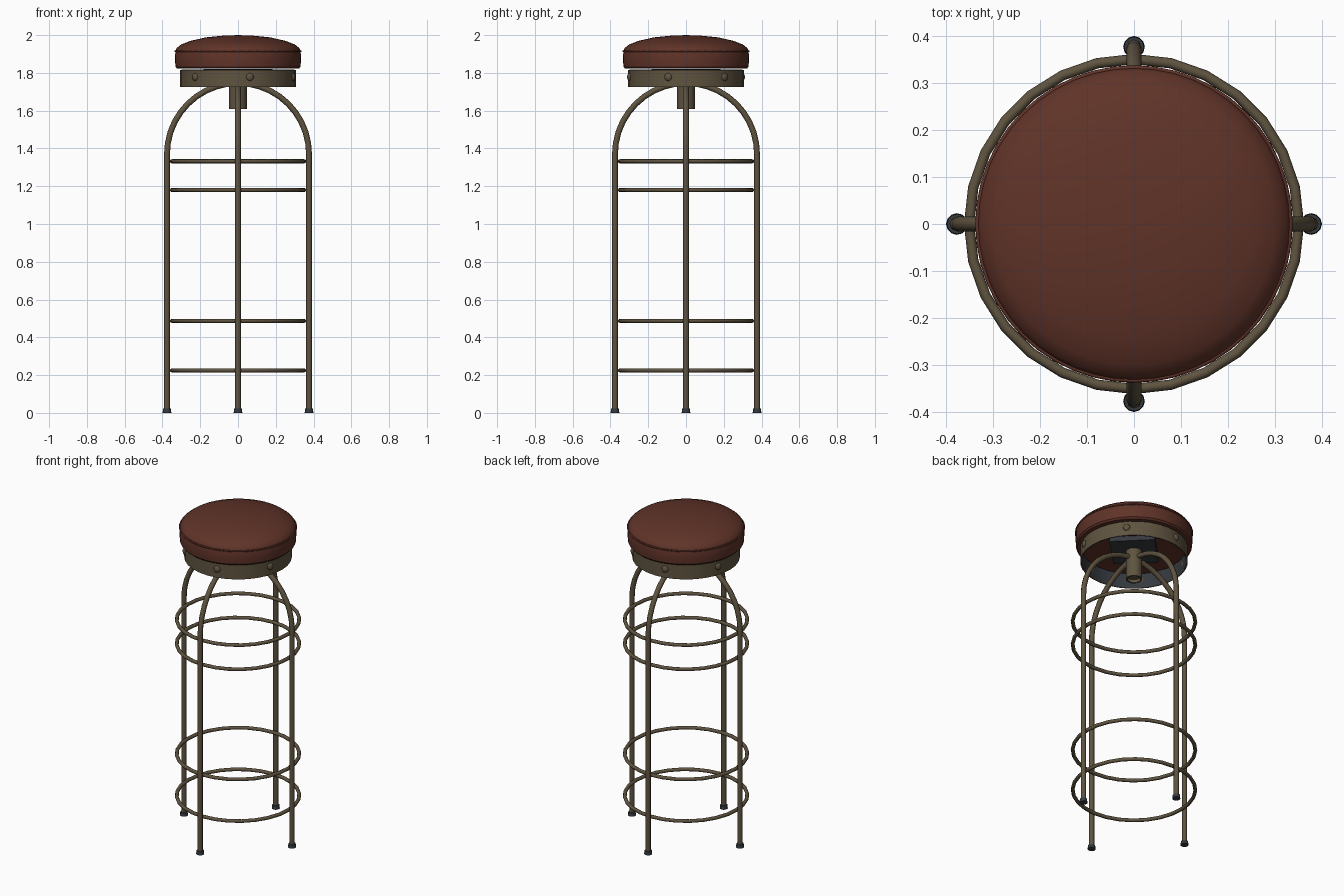
import bpy, math
from mathutils import Vector

if "Cube" in bpy.data.objects:
    bpy.data.objects.remove(bpy.data.objects["Cube"])


def mat(name, c):
    m = bpy.data.materials.new(name)
    m.diffuse_color = (*c, 1)
    m.use_nodes = True
    m.node_tree.nodes["Principled BSDF"].inputs["Base Color"].default_value = m.diffuse_color
    return m


LEATHER = mat("brown red leather", (0.115, 0.033, 0.021))
METAL = mat("aged bronze metal", (0.115, 0.088, 0.051))
DARK = mat("dark slate rubber", (0.035, 0.042, 0.050))


def finish(o, name, m, angle=35):
    o.name = name
    o.data.materials.clear()
    o.data.materials.append(m)
    bpy.ops.object.select_all(action='DESELECT')
    o.select_set(True)
    bpy.context.view_layer.objects.active = o
    bpy.ops.object.shade_smooth_by_angle(angle=math.radians(angle))
    return o


def lathe(name, profile, m, n=32, closed=False):
    """Revolve (r, z) points around the z axis; r = 0 makes a pole."""
    verts, rings, faces = [], [], []
    for r, z in profile:
        if r == 0:
            rings.append([len(verts)] * n)
            verts.append((0, 0, z))
        else:
            rings.append(list(range(len(verts), len(verts) + n)))
            verts += [(r * math.cos(2 * math.pi * i / n), r * math.sin(2 * math.pi * i / n), z) for i in range(n)]
    pairs = list(zip(rings, rings[1:])) + ([(rings[-1], rings[0])] if closed else [])
    for a, b in pairs:
        for i in range(n):
            j = (i + 1) % n
            faces.append(tuple(dict.fromkeys((a[i], a[j], b[j], b[i]))))
    me = bpy.data.meshes.new(name)
    me.from_pydata(verts, [], faces)
    o = bpy.data.objects.new(name, me)
    bpy.context.collection.objects.link(o)
    return finish(o, name, m)


def tube(name, pts, radius, m):
    """Round tube swept along a path."""
    cu = bpy.data.curves.new(name, 'CURVE')
    cu.dimensions = '3D'
    cu.bevel_depth = radius
    cu.bevel_resolution = 2
    cu.use_fill_caps = True
    s = cu.splines.new('POLY')
    s.points.add(len(pts) - 1)
    for p, q in zip(s.points, pts):
        p.co = (*q, 1)
    o = bpy.data.objects.new(name, cu)
    bpy.context.collection.objects.link(o)
    bpy.ops.object.select_all(action='DESELECT')
    o.select_set(True)
    bpy.context.view_layer.objects.active = o
    bpy.ops.object.convert(target='MESH')
    return finish(bpy.context.object, name, m, 50)


# Seat cushion: flat underside, upright side, domed top
lathe("seat_cushion", [(0, 1.822), (0.322, 1.822), (0.331, 1.832), (0.333, 1.86), (0.332, 1.915),
                       (0.324, 1.932), (0.30, 1.951), (0.25, 1.970), (0.17, 1.988), (0.08, 1.997), (0, 2.0)],
      LEATHER, 48)

# Piping around the cushion seam
bpy.ops.mesh.primitive_torus_add(major_radius=0.332, minor_radius=0.005, major_segments=48,
                                 minor_segments=6, location=(0, 0, 1.914))
finish(bpy.context.object, "seat_piping", LEATHER, 80)

# Metal band under the seat with a dark inner lining
lathe("seat_band", [(0.300, 1.725), (0.307, 1.725), (0.307, 1.816), (0.300, 1.816)], METAL, 32, True)
lathe("band_lining", [(0.298, 1.817), (0.298, 1.727)], DARK, 32)

# Six rivets around the band
for k in range(6):
    a = math.radians(-90 + 12 + 60 * k)
    bpy.ops.mesh.primitive_uv_sphere_add(segments=10, ring_count=6, radius=0.021,
                                         location=(0.306 * math.cos(a), 0.306 * math.sin(a), 1.778))
    o = bpy.context.object
    o.scale = (0.6, 1, 1)
    o.rotation_euler = (0, 0, a)
    finish(o, f"rivet_{k + 1}", METAL, 60)

# Mounting plate and centre hub
bpy.ops.mesh.primitive_cube_add(size=1, location=(0, 0, 1.806))
o = bpy.context.object
o.scale = (0.26, 0.26, 0.03)
o.rotation_euler = (0, 0, math.radians(45))
finish(o, "mounting_plate", DARK)
lathe("centre_hub", [(0, 1.80), (0.047, 1.80), (0.047, 1.61), (0.038, 1.61), (0.038, 1.63), (0, 1.63)], METAL, 16)

# Two crossed arches, each making a pair of legs
R, ZC = 0.376, 1.37
arc = [(R * math.cos(math.pi * i / 20), ZC + R * math.sin(math.pi * i / 20)) for i in range(21)]
path = [(R, 0.01)] + arc + [(-R, 0.01)]
tube("side_legs", [(u, 0, z) for u, z in path], 0.0155, METAL)
tube("front_back_legs", [(0, u, z) for u, z in path], 0.0155, METAL)

# Rubber feet
for name, x, y in (("right", 1, 0), ("left", -1, 0), ("back", 0, 1), ("front", 0, -1)):
    bpy.ops.mesh.primitive_cone_add(vertices=12, radius1=0.023, radius2=0.021, depth=0.022,
                                    location=(x * R, y * R, 0.011))
    finish(bpy.context.object, name + "_foot", DARK)

# Four foot rings inside the legs
for k, z in enumerate((0.225, 0.487, 1.18, 1.332)):
    bpy.ops.mesh.primitive_torus_add(major_radius=0.350, minor_radius=0.011, major_segments=28,
                                     minor_segments=8, location=(0, 0, z))
    finish(bpy.context.object, f"foot_ring_{k + 1}", METAL, 60)
